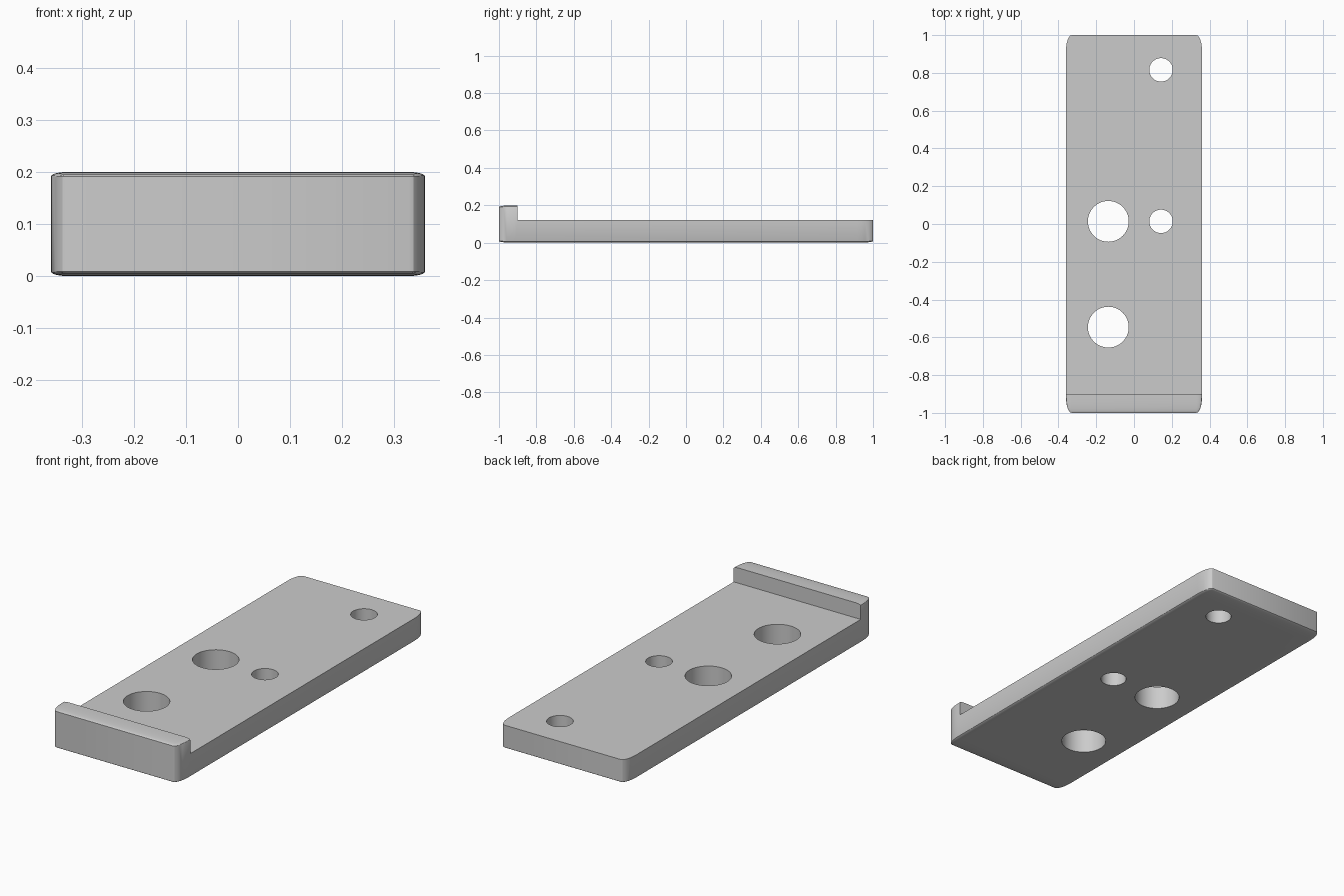
import bpy
import bmesh
from mathutils import Matrix

old = bpy.data.objects.get("Cube")
if old:
    bpy.data.objects.remove(old, do_unlink=True)

WIDTH, LENGTH, HEIGHT = 0.72, 2.0, 0.2
PLATE_TOP, LIP_BACK = 0.122, -0.9

grey = bpy.data.materials.new("plain grey")
grey.use_nodes = True
colour = (0.6, 0.6, 0.6, 1)
grey.diffuse_color = colour
grey.node_tree.nodes["Principled BSDF"].inputs["Base Color"].default_value = colour


def make_object(name, bm):
    mesh = bpy.data.meshes.new(name)
    bm.to_mesh(mesh)
    bm.free()
    mesh.materials.append(grey)
    obj = bpy.data.objects.new(name, mesh)
    bpy.context.collection.objects.link(obj)
    return obj


def cut(target, cutter):
    mod = target.modifiers.new(cutter.name, "BOOLEAN")
    mod.operation = "DIFFERENCE"
    mod.solver = "EXACT"
    mod.object = cutter
    cutter.hide_render = True
    bpy.context.view_layer.objects.active = target
    bpy.ops.object.modifier_apply(modifier=mod.name)
    bpy.data.objects.remove(cutter, do_unlink=True)


# Rounded block, bevelled as a unit cube and then stretched
bm = bmesh.new()
bmesh.ops.create_cube(bm, size=1)
bmesh.ops.bevel(bm, geom=bm.edges[:], offset=0.042, segments=6,
                profile=0.5, affect="EDGES")
bmesh.ops.scale(bm, vec=(WIDTH, LENGTH, HEIGHT), verts=bm.verts)
bmesh.ops.translate(bm, vec=(0, 0, HEIGHT / 2), verts=bm.verts)
plate = make_object("mounting_plate", bm)

# Cut away the top behind the front lip
bm = bmesh.new()
bmesh.ops.create_cube(bm, size=1)
bmesh.ops.scale(bm, vec=(2, 3, 1), verts=bm.verts)
bmesh.ops.translate(bm, vec=(0, LIP_BACK + 1.5, PLATE_TOP + 0.5), verts=bm.verts)
cut(plate, make_object("step_cutter", bm))

# Two large and two small through holes
for x, y, radius in ((-0.136, 0.014, 0.108), (-0.136, -0.546, 0.108),
                     (0.143, 0.014, 0.062), (0.143, 0.816, 0.062)):
    bm = bmesh.new()
    bmesh.ops.create_cone(bm, cap_ends=True, segments=64, radius1=radius,
                          radius2=radius, depth=1,
                          matrix=Matrix.Translation((x, y, 0)))
    cut(plate, make_object("hole_cutter", bm))

# Smooth rounded corners and hole walls, crisp cut edges
bpy.ops.object.select_all(action="DESELECT")
plate.select_set(True)
bpy.context.view_layer.objects.active = plate
bpy.ops.object.shade_smooth_by_angle(angle=0.5)
